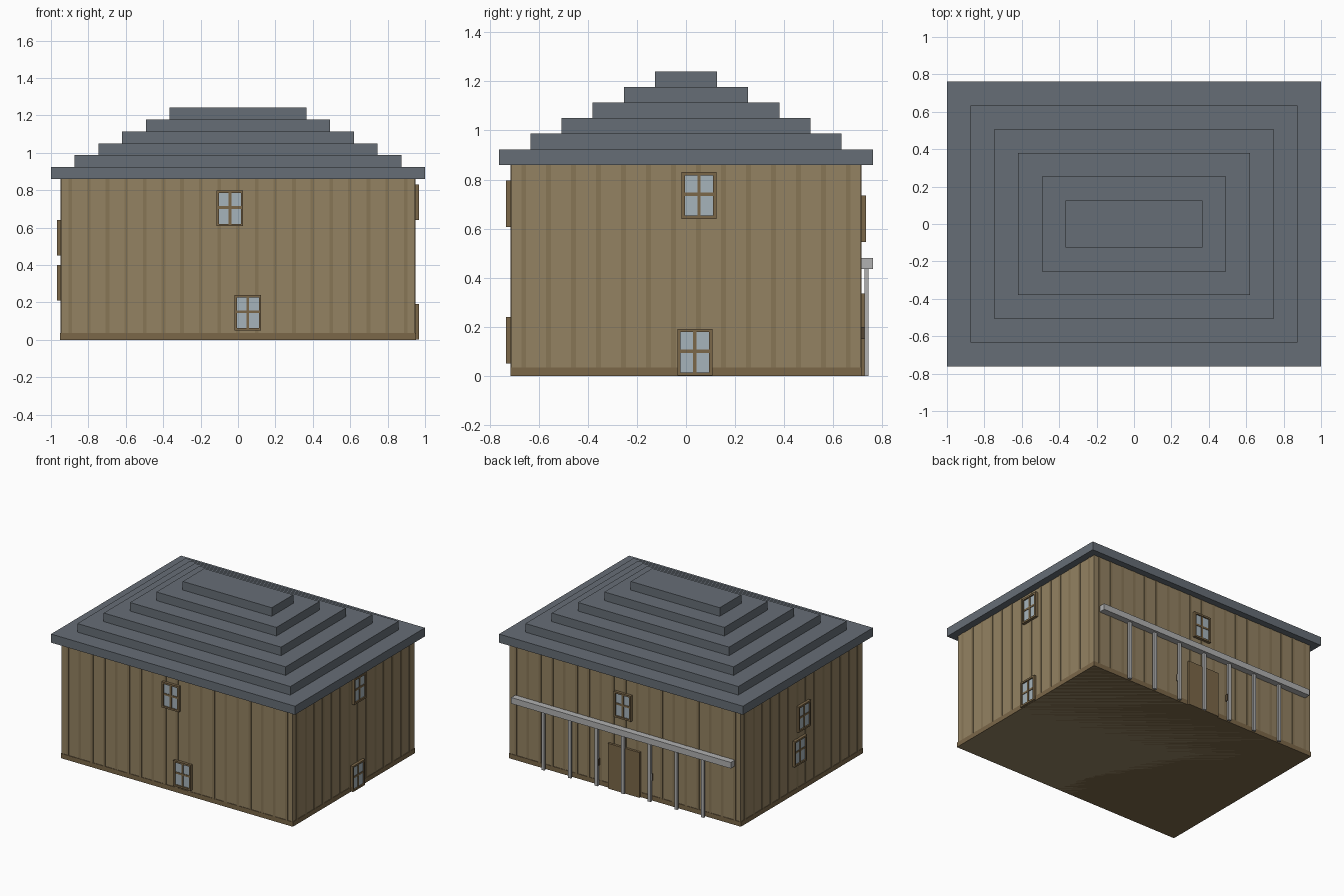
import bpy

if "Cube" in bpy.data.objects:
    bpy.data.objects.remove(bpy.data.objects["Cube"])

HX, HY, WALL_H = 0.947, 0.712, 0.86   # wall half sizes and height


def material(name, rgb):
    m = bpy.data.materials.new(name)
    m.diffuse_color = (*[(c / 255) ** 2.2 for c in rgb], 1)
    m.use_nodes = True
    m.node_tree.nodes["Principled BSDF"].inputs["Base Color"].default_value = m.diffuse_color
    return m


WALL = material("wall_boards", (146, 129, 98))
BATTEN = material("batten_wood", (134, 117, 87))
TRIM = material("trim_wood", (122, 103, 74))
GLASS = material("glass", (165, 178, 186))
ROOF = material("roof_slate", (102, 109, 117))
STONE = material("porch_grey", (175, 175, 175))
DARK = material("dark_metal", (85, 72, 55))


def box(name, lo, hi, mat):
    bpy.ops.mesh.primitive_cube_add(size=1, location=[(a + b) / 2 for a, b in zip(lo, hi)])
    o = bpy.context.object
    o.name = name
    o.scale = [abs(b - a) for a, b in zip(lo, hi)]
    bpy.ops.object.transform_apply(location=False, rotation=False, scale=True)
    o.data.materials.append(mat)
    return o


def wall_box(name, side, u, z, d, mat):
    """Box on a wall: u along the wall, z upwards, d outwards from the wall face."""
    s = 1 if side in ("back", "right") else -1
    base = HY if side in ("front", "back") else HX
    out = sorted(s * (base + k) for k in d)
    if side in ("front", "back"):
        return box(name, (u[0], out[0], z[0]), (u[1], out[1], z[1]), mat)
    return box(name, (out[0], u[0], z[0]), (out[1], u[1], z[1]), mat)


def window(side, u, z, w=0.142, h=0.19):
    """Four-pane window centred at u, with its sill at z."""
    n = side + "_window_"
    a, b, c, t, f, m = u - w / 2, u + w / 2, z + h, 0.021, 0.013, 0.007
    wall_box(n + "glass", side, (a + f, b - f), (z + f, c - f), (-0.002, 0.011), GLASS)
    for u0, u1 in ((a, a + f), (b - f, b)):
        wall_box(n + "jamb", side, (u0, u1), (z, c), (-0.002, t), TRIM)
    for z0, z1 in ((z, z + f), (c - f, c)):
        wall_box(n + "rail", side, (a + f, b - f), (z0, z1), (-0.002, t), TRIM)
    mid = z + h / 2 + 0.005
    wall_box(n + "mullion", side, (u - m, u + m), (z + f, c - f), (0, 0.016), TRIM)
    wall_box(n + "crossbar", side, (a + f, b - f), (mid - m, mid + m), (0, 0.015), TRIM)


# House body and plinth
box("walls", (-HX, -HY, 0), (HX, HY, WALL_H), WALL)
box("plinth", (-HX - 0.004, -HY - 0.004, 0), (HX + 0.004, HY + 0.004, 0.035), TRIM)

# Thin vertical battens on every wall
for side, half, count in (("front", HX, 19), ("back", HX, 19), ("left", HY, 14), ("right", HY, 14)):
    pitch = 2 * half / count
    for i in range(count):
        c = -half + (i + 0.5) * pitch
        wall_box(side + "_batten", side, (c - 0.01, c + 0.01), (0.035, WALL_H), (-0.001, 0.003), BATTEN)

# Stepped roof
TIER = 0.0635
for i in range(6):
    x, y, z = 1 - 0.127 * i, 0.761 - 0.127 * i, WALL_H + TIER * i
    box("roof_tier", (-x, -y, z), (x, y, z + TIER), ROOF)

# Windows
for side, u, z in (("front", -0.043, 0.607), ("front", 0.053, 0.05),
                   ("right", 0.053, 0.64), ("right", 0.036, 0.001),
                   ("left", -0.012, 0.45), ("left", 0.035, 0.21),
                   ("back", 0.011, 0.545)):
    window(side, u, z)

# Back door and wall lamps
wall_box("door", "back", (-0.13, 0.13), (0, 0.335), (-0.002, 0.018), TRIM)
for x in (-0.215, 0.215):
    wall_box("wall_lamp", "back", (x - 0.012, x + 0.012), (0.15, 0.2), (0, 0.022), DARK)

# Porch beam and posts
box("porch_beam", (-0.9, 0.713, 0.435), (0.9, 0.761, 0.48), STONE)
for i in range(-3, 4):
    x = i * 0.218
    box("porch_post", (x - 0.012, 0.727, 0), (x + 0.012, 0.743, 0.436), STONE)
